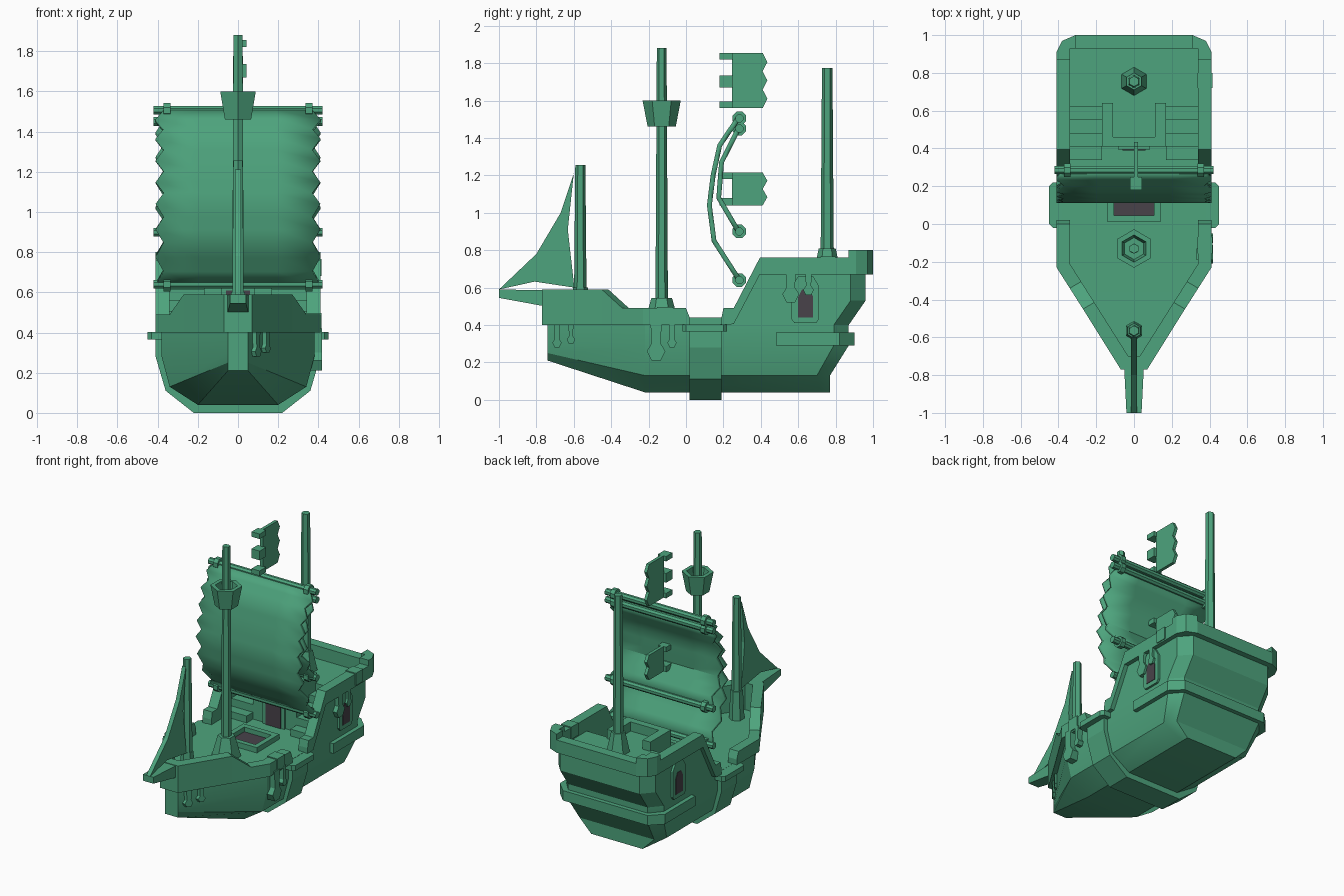
import bpy, bmesh, math

if "Cube" in bpy.data.objects:
    bpy.data.objects.remove(bpy.data.objects["Cube"])


def material(name, rgb):
    m = bpy.data.materials.new(name)
    m.diffuse_color = (*rgb, 1)
    m.use_nodes = True
    m.node_tree.nodes["Principled BSDF"].inputs["Base Color"].default_value = m.diffuse_color
    return m


GREEN = material("sea_green", (0.075, 0.37, 0.205))
DARK = material("dark_opening", (0.065, 0.055, 0.068))


def loft(name, sections, mat=GREEN, mirror=False, strip_caps=False, smooth=False):
    """Skin a row of equal-length point loops and close both ends."""
    bm = bmesh.new()
    rows = [[bm.verts.new(p) for p in s] for s in sections]
    n = len(rows[0])
    for a, b in zip(rows, rows[1:]):
        for i in range(n):
            j = (i + 1) % n
            bm.faces.new((a[i], a[j], b[j], b[i]))
    for r in (rows[0], rows[-1]):
        if strip_caps:
            for i in range(n // 2 - 1):
                bm.faces.new((r[i], r[i + 1], r[n - 2 - i], r[n - 1 - i]))
        else:
            bm.faces.new(r)
    return finish(name, bm, mat, mirror, smooth)


def finish(name, bm, mat, mirror=False, smooth=False):
    bmesh.ops.recalc_face_normals(bm, faces=bm.faces)
    me = bpy.data.meshes.new(name)
    bm.to_mesh(me)
    bm.free()
    me.materials.append(mat)
    ob = bpy.data.objects.new(name, me)
    bpy.context.collection.objects.link(ob)
    if mirror:
        ob.modifiers.new("mirror", 'MIRROR').use_mirror_merge = False
    if smooth:
        bpy.ops.object.select_all(action='DESELECT')
        ob.select_set(True)
        bpy.context.view_layer.objects.active = ob
        bpy.ops.object.shade_smooth_by_angle(angle=math.radians(30))
    return ob


def side_prism(name, yz, x0, x1, **kw):
    return loft(name, [[(x, y, z) for y, z in yz] for x in (x0, x1)], **kw)


def box(name, x0, x1, y0, y1, z0, z1, **kw):
    return side_prism(name, [(y0, z0), (y1, z0), (y1, z1), (y0, z1)], x0, x1, **kw)


def plan_prism(name, xy, z0, z1, **kw):
    return loft(name, [[(x, y, z) for x, y in xy] for z in (z0, z1)], **kw)


def rail(name, stations):
    """Wall along stations of outer x, y, inner x, y, bottom, top."""
    return loft(name, [[(xo, yo, b), (xo, yo, t), (xi, yi, t), (xi, yi, b)]
                       for xo, yo, xi, yi, b, t in stations], mirror=True)


def turned(name, y, rings):
    """Six-sided upright part from (radius, height) rings."""
    return loft(name, [[(r * math.cos(math.pi / 2 + k * math.pi / 3),
                         y + r * math.sin(math.pi / 2 + k * math.pi / 3), z)
                        for k in range(6)] for r, z in rings])


def both(half):
    return half + [(-x, y, z) for x, y, z in reversed(half)]


# Lower hull, bow to stern
hull = [
    [(.05, -.74, .21), (.05, -.74, .25), (.05, -.74, .30), (.05, -.74, .40)],
    [(.20, -.22, .04), (.34, -.22, .13), (.38, -.22, .28), (.38, -.22, .40)],
    [(.20, .72, .04), (.34, .70, .13), (.38, .79, .29), (.38, .79, .41)],
    [(.20, .77, .04), (.29, .77, .13), (.31, .87, .29), (.31, .87, .41)]]
loft("hull", [both(s) for s in hull], strip_caps=True, smooth=True)

# Stern cabin with flared transom
loft("stern_cabin", [both([(.38, .62, z), (.38, y - .08, z), (.31, y, z)])
                     for z, y in ((.40, .87), (.53, .96), (.67, .96))])
side_prism("cabin_side", [(.24, .39), (.63, .39), (.63, .67), (.39, .67)], .34, .38, mirror=True)
box("cabin_front", -.17, .17, .41, .63, .39, .67)
for i in range(4):
    box("stair_step", .17, .34, .34 + .07 * i, .63, .39, .454 + .054 * i, mirror=True)
box("balcony_front", -.17, .17, .41, .46, .67, .735)
box("balcony_side", .11, .17, .46, .64, .67, .735, mirror=True)
box("door_frame", -.085, .085, .395, .41, .40, .64)
box("door", -.06, .06, .39, .396, .40, .61, mat=DARK)

# Bulwarks
rail("bow_bulwark", [(0, -.77, 0, -.70, .40, .59), (.07, -.77, .03, -.70, .40, .59),
                     (.27, -.45, .21, -.415, .40, .59), (.34, -.34, .28, -.305, .40, .49),
                     (.41, -.23, .34, -.21, .40, .49), (.41, 0, .34, 0, .40, .49),
                     (.41, .02, .34, .02, .40, .44)])
rail("stern_bulwark", [(.41, .19, .34, .19, .40, .44), (.41, .20, .34, .20, .40, .49),
                       (.41, .255, .34, .255, .405, .49), (.41, .395, .34, .395, .67, .76),
                       (.41, .87, .34, .87, .67, .76)])
plan_prism("stern_corner", [(.41, .87), (.41, .91), (.38, .97), (.31, 1), (.31, .93),
                            (.34, .93), (.34, .87)], .67, .80, mirror=True)
box("stern_rail", -.31, .31, .93, 1.0, .67, .76)
rail("stern_belt", [(.41, .48, .30, .48, .29, .36), (.41, .82, .30, .75, .29, .36),
                    (.33, .90, .28, .80, .29, .36), (0, .90, 0, .80, .29, .36)])

# Rib around the middle, with side ledges
loft("middle_rib", [both([(.22, y, 0), (.36, y, .11), (.41, y, .28), (.41, y, .399)])
                    for y in (.02, .19)])
plan_prism("side_ledge", [(.36, -.02), (.43, -.02), (.45, .0), (.45, .20), (.43, .22),
                          (.36, .22)], .365, .402, mirror=True)

# Deck hatch
box("hatch_side", .105, .14, .01, .26, .39, .44, mirror=True)
box("hatch_front", -.105, .105, .01, .045, .39, .44)
box("hatch_back", -.105, .105, .22, .26, .39, .44)
box("hatch_opening", -.105, .105, .045, .22, .40, .407, mat=DARK)

# Side windows
side_prism("window_frame", [(.565, .43), (.58, .41), (.695, .41), (.71, .43), (.71, .61),
                            (.68, .66), (.60, .66), (.565, .61)], .36, .395, mirror=True)
side_prism("window_opening", [(.60, .44), (.68, .44), (.68, .55), (.66, .59), (.62, .59),
                              (.60, .55)], .392, .398, mat=DARK, mirror=True)

# Masts, collars and lookout
turned("main_mast", -.13, [(.034, .40), (.026, 1.88)])
turned("main_mast_base", -.13, [(.095, .40), (.055, .545)])
turned("lookout", -.13, [(.075, 1.46), (.102, 1.60), (.072, 1.60), (.058, 1.50)])
turned("rear_mast", .755, [(.036, .67), (.028, 1.775)])
turned("rear_mast_base", .755, [(.075, .67), (.045, .81)])
turned("bow_mast", -.565, [(.035, .40), (.027, 1.255)])
turned("bow_mast_base", -.565, [(.05, .40), (.04, .60)])

# Bowsprit and triangular sail
loft("bowsprit", [[(-w, y, b), (w, y, b), (w, y, t), (-w, y, t)]
                  for w, y, b, t in ((.055, -.70, .49, .585), (.04, -1, .545, .59))])
side_prism("front_sail", [(-1, .59), (-.80, .78), (-.67, 1.0), (-.60, 1.21), (-.632, .91),
                          (-.597, .60), (-.81, .632)], -.015, .015)


def sail(name, profile, rows):
    """Billowed sheet with notched side edges."""
    bm = bmesh.new()
    prev = None
    for i in range(rows + 1):
        t = i / rows * (len(profile) - 1)
        k = min(int(t), len(profile) - 2)
        f = t - k
        y, z = [a + (b - a) * f for a, b in zip(profile[k], profile[k + 1])]
        w = .41 if i % 2 else .37
        row = [bm.verts.new((x * w, y, z)) for x in (-1, -.5, 0, .5, 1)]
        if prev:
            for j in range(4):
                bm.faces.new((prev[j], prev[j + 1], row[j + 1], row[j]))
        prev = row
    ob = finish(name, bm, GREEN, smooth=True)
    mod = ob.modifiers.new("thickness", 'SOLIDIFY')
    mod.thickness, mod.offset = .026, 0


sail("main_sail", [(.275, 1.50), (.18, 1.36), (.145, 1.20), (.125, 1.04), (.15, .85),
                   (.285, .64)], 15)
sail("back_sail", [(.28, 1.45), (.19, 1.27), (.175, 1.08), (.28, .90)], 9)


def spar(name, x0, x1, y, z, r):
    side_prism(name, [(y + r * math.cos((k + .5) * math.pi / 4),
                       z + r * math.sin((k + .5) * math.pi / 4)) for k in range(8)],
               x0, x1, mirror=x0 > 0)


for z in (1.505, 1.45, .90, .64):
    spar("sail_spar", -.42, .42, .285, z, .023)
    spar("spar_ring", .335, .37, .285, z, .039)


# Flags with ragged ends and mast loops
def flag(z0, z1, teeth, loops):
    n = teeth * 2
    end = [(.435 if i % 2 else .41, z0 + (z1 - z0) * i / n) for i in range(n + 1)]
    side_prism("flag", [(.245, z1), (.245, z0)] + end, 0, .022)
    for a, b in loops:
        box("flag_loop", -.02, .043, .18, .25, a, b)


flag(1.56, 1.855, 3, [(1.82, 1.855), (1.67, 1.735), (1.56, 1.595)])
flag(1.04, 1.215, 2, [(1.18, 1.215), (1.04, 1.08)])


# Slime drips on the right side only
def drip(y, top, bottom, w, inner, outer):
    def base(v):
        return min(0, (v + .22) * .635)
    shape = [(y - w * .6, top), (y - w * .5, bottom + w * 1.8), (y - w, bottom + w),
             (y - w * .5, bottom), (y + w * .5, bottom), (y + w, bottom + w),
             (y + w * .5, bottom + w * 1.8), (y + w * .6, top)]
    loft("slime_drip", [[(x + base(v), v, z) for v, z in shape] for x in (inner, outer)])


drip(-.69, .41, .28, .025, .36, .40)
drip(-.615, .41, .30, .022, .36, .40)
drip(-.16, .42, .21, .05, .33, .418)
drip(-.075, .42, .28, .025, .36, .418)
drip(.56, .68, .52, .045, .36, .41)
drip(.655, .68, .56, .028, .36, .41)
box("slime_on_rail", .335, .416, -.155, -.07, .41, .497)
box("slime_on_stern_rail", .335, .416, .72, .80, .68, .767)
